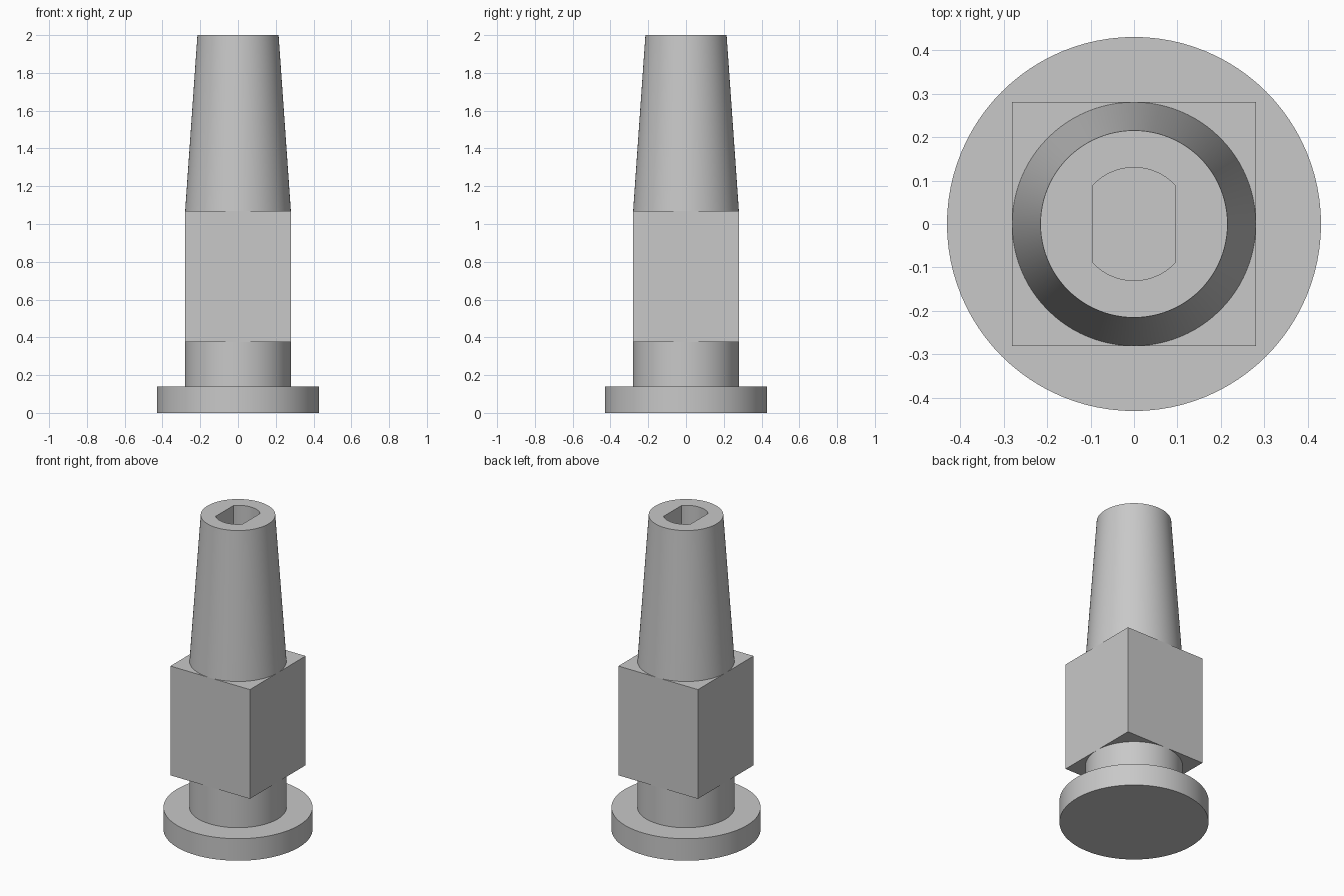
import bpy
import bmesh
import math

default = bpy.data.objects.get("Cube")
if default:
    bpy.data.objects.remove(default, do_unlink=True)

# Single neutral grey
GREY = (0.58, 0.58, 0.58, 1.0)
grey = bpy.data.materials.new("plain grey")
grey.use_nodes = True
grey.diffuse_color = GREY
grey.node_tree.nodes["Principled BSDF"].inputs["Base Color"].default_value = GREY

HALF = 0.28      # half width of the square block, also the shaft radius
TOP = 2.0
SEGMENTS = 96


def select_only(obj):
    bpy.ops.object.select_all(action="DESELECT")
    obj.select_set(True)
    bpy.context.view_layer.objects.active = obj


def smooth(obj):
    select_only(obj)
    bpy.ops.object.shade_smooth_by_angle(angle=math.radians(30))


def round_part(name, r_bottom, r_top, z0, z1):
    """Cylinder or cone frustum standing between two heights."""
    bpy.ops.mesh.primitive_cone_add(vertices=SEGMENTS, radius1=r_bottom, radius2=r_top,
                                    depth=z1 - z0, location=(0, 0, (z0 + z1) / 2))
    obj = bpy.context.object
    obj.name = name
    obj.data.materials.append(grey)
    return obj


def slot_cutter(radius, half_width, z0, z1):
    """Prism with two flat sides and two rounded ends."""
    start = math.acos(half_width / radius)
    steps = 16
    arc = [start + (math.pi - 2 * start) * i / steps for i in range(steps + 1)]
    angles = arc + [a + math.pi for a in arc]
    bm = bmesh.new()
    face = bm.faces.new([bm.verts.new((radius * math.cos(a), radius * math.sin(a), z0))
                         for a in angles])
    extruded = bmesh.ops.extrude_face_region(bm, geom=[face])["geom"]
    bmesh.ops.translate(bm, vec=(0, 0, z1 - z0),
                        verts=[v for v in extruded if isinstance(v, bmesh.types.BMVert)])
    bmesh.ops.recalc_face_normals(bm, faces=bm.faces)
    mesh = bpy.data.meshes.new("slot_cutter")
    bm.to_mesh(mesh)
    bm.free()
    mesh.materials.append(grey)
    obj = bpy.data.objects.new("slot_cutter", mesh)
    bpy.context.collection.objects.link(obj)
    obj.hide_render = True
    return obj


# Foot disc and neck
smooth(round_part("base_flange", 0.43, 0.43, 0.0, 0.14))
smooth(round_part("neck", HALF, HALF, 0.14, 0.375))

# Square block
bpy.ops.mesh.primitive_cube_add(size=1, location=(0, 0, (0.375 + 1.07) / 2))
block = bpy.context.object
block.name = "square_block"
block.scale = (2 * HALF, 2 * HALF, 1.07 - 0.375)
bpy.ops.object.transform_apply(location=False, rotation=False, scale=True)
block.data.materials.append(grey)

# Tapered shaft with a flat-sided socket in its top
shaft = round_part("tapered_shaft", HALF, 0.215, 1.07, TOP)
cutter = slot_cutter(0.13, 0.094, TOP - 0.5, TOP + 0.1)
cut = shaft.modifiers.new("socket", "BOOLEAN")
cut.operation = "DIFFERENCE"
cut.solver = "EXACT"
cut.object = cutter
select_only(shaft)
bpy.ops.object.modifier_apply(modifier=cut.name)
bpy.data.objects.remove(cutter, do_unlink=True)
smooth(shaft)
